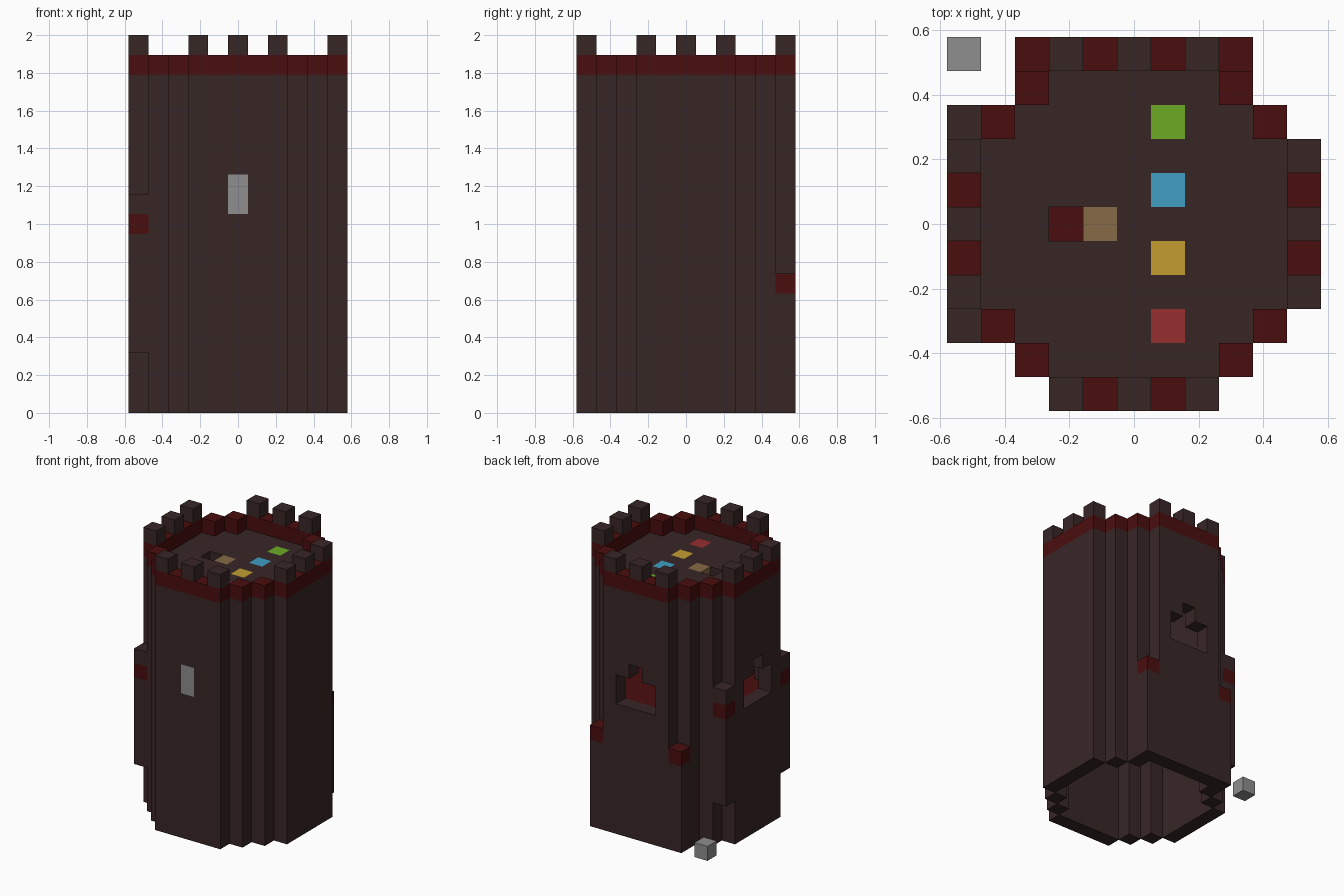
import bpy
import bmesh
from mathutils import Vector

if "Cube" in bpy.data.objects:
    bpy.data.objects.remove(bpy.data.objects["Cube"], do_unlink=True)

UNIT = 2 / 19      # edge of one block
RADIUS = 5         # blocks from the axis to the outer wall
SIDES = [Vector(v) for v in ((1, 0, 0), (-1, 0, 0), (0, 1, 0),
                             (0, -1, 0), (0, 0, 1), (0, 0, -1))]


def material(name, hex_code):
    def linear(c):
        return c / 12.92 if c <= 0.04045 else ((c + 0.055) / 1.055) ** 2.4
    rgb = [linear(int(hex_code[i:i + 2], 16) / 255) for i in (0, 2, 4)]
    mat = bpy.data.materials.new(name)
    mat.use_nodes = True
    mat.diffuse_color = (*rgb, 1)
    bsdf = mat.node_tree.nodes["Principled BSDF"]
    bsdf.inputs["Base Color"].default_value = (*rgb, 1)
    bsdf.inputs["Roughness"].default_value = 0.9
    return mat


STONE = material("dark brown stone", "382626")
BRICK = material("deep red brick", "4a0e0e")
GREY = material("pale grey", "8e8e8e")
WOOD = material("tan wood", "866a46")
GREEN = material("leaf green", "6caa24")
BLUE = material("sky blue", "3e9ec4")
YELLOW = material("mustard yellow", "c49e30")
RED = material("brick pink red", "962e30")

parts = {}         # name -> (material, cells)
owner = {}         # cell -> part name


def add(name, mat, cells):
    """Claim grid cells for a part; a later part replaces an earlier one."""
    parts.setdefault(name, mat)
    for cell in cells:
        owner[cell] = name


def remove(cells):
    for cell in cells:
        owner.pop(cell, None)


def column(x, y, low, high):
    return [(x, y, z) for z in range(low, high)]


# Stepped round plan, split into outer ring and interior
span = range(-RADIUS, RADIUS + 1)
disc = [(x, y) for x in span for y in span if abs(x) + abs(y) <= 7]
ring = [(x, y) for x, y in disc
        if abs(x) + abs(y) == 7 or max(abs(x), abs(y)) == RADIUS]
interior = [p for p in disc if p not in ring]

# Hollow wall, red parapet and battlements
add("tower_wall", STONE, [(x, y, z) for x, y in ring for z in range(17)])
add("parapet_band", BRICK, [(x, y, 17) for x, y in ring])
for step in (-2, 0, 2):
    for side in (-RADIUS, RADIUS):
        add("battlements", STONE, [(step, side, 18), (side, step, 18)])

# Roof deck with a shaft, and a red storey floor inside
add("roof_deck", STONE, [(x, y, 16) for x, y in interior])
add("storey_floor", BRICK, [(x, y, 8) for x, y in interior])
remove([(-2, 0, 16)])

# Coloured blocks set flush into the deck
add("hatch_block", WOOD, [(-1, 0, 16)])
for name, mat, y in (("green", GREEN, 3), ("blue", BLUE, 1),
                     ("yellow", YELLOW, -1), ("red", RED, -3)):
    add(name + "_deck_block", mat, [(1, y, 16)])

# Stepped openings at the back and on the -x side, glazed slit in front
opening = [(s, z) for s in (-1, 0, 1) for z in (9, 10)] + [(0, 11)]
remove([(s, RADIUS, z) for s, z in opening])
remove([(-RADIUS, s, z) for s, z in opening])
add("front_window", GREY, column(0, -RADIUS, 10, 12))

# Back buttresses with red caps, hanging side piers with a red course
for s in (-3, 3):
    add("back_buttresses", STONE, column(s, RADIUS, 0, 6))
    add("buttress_caps", BRICK, [(s, RADIUS, 6)])
    add("side_piers", STONE, column(-RADIUS, s, 3, 11))
    add("pier_courses", BRICK, [(-RADIUS, s, 9)])

# Loose block on the ground by the back corner
add("loose_block", GREY, [(-RADIUS, RADIUS, 0)])


def build(name, mat):
    """Make the exposed faces of one part and merge the flat areas."""
    bm = bmesh.new()
    verts = {}

    def vert(p):
        key = tuple(round(c * 2) for c in p)
        if key not in verts:
            verts[key] = bm.verts.new(p * UNIT)
        return verts[key]

    for cell in [c for c, part in owner.items() if part == name]:
        centre = Vector(cell) + Vector((0, 0, 0.5))
        for n in SIDES:
            if tuple(int(a + b) for a, b in zip(cell, n)) in owner:
                continue
            a = Vector((n.y, n.z, n.x))
            b = n.cross(a)
            bm.faces.new([vert(centre + (n + a * i + b * j) / 2)
                          for i, j in ((-1, -1), (1, -1), (1, 1), (-1, 1))])
    bmesh.ops.dissolve_limit(bm, angle_limit=0.01, verts=bm.verts,
                             edges=bm.edges)
    mesh = bpy.data.meshes.new(name)
    bm.to_mesh(mesh)
    bm.free()
    mesh.materials.append(mat)
    obj = bpy.data.objects.new(name, mesh)
    bpy.context.collection.objects.link(obj)


for part_name, part_material in parts.items():
    build(part_name, part_material)
